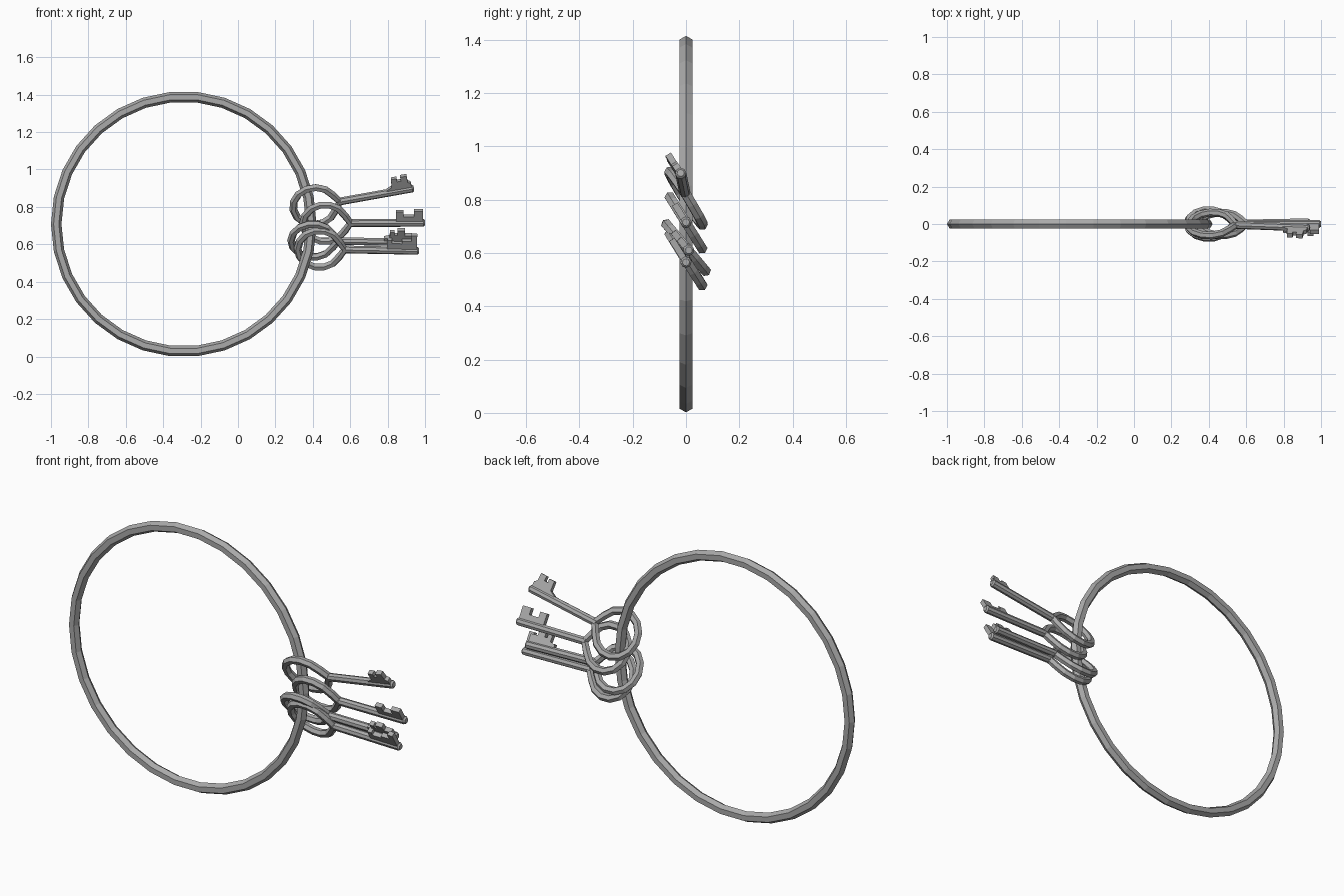
import bpy, bmesh, math
from mathutils import Vector, Matrix

cube = bpy.data.objects.get("Cube")
if cube:
    bpy.data.objects.remove(cube, do_unlink=True)

steel = bpy.data.materials.new("steel_grey")
steel.use_nodes = True
steel.diffuse_color = (0.4, 0.4, 0.4, 1)
steel.node_tree.nodes["Principled BSDF"].inputs["Base Color"].default_value = (0.4, 0.4, 0.4, 1)


def finish(bm, name, matrix):
    bmesh.ops.recalc_face_normals(bm, faces=bm.faces)
    mesh = bpy.data.meshes.new(name)
    bm.to_mesh(mesh)
    bm.free()
    mesh.materials.append(steel)
    obj = bpy.data.objects.new(name, mesh)
    obj.matrix_world = matrix
    bpy.context.collection.objects.link(obj)
    return obj


def loop_tube(name, radius, segments, thick, matrix, point=0.0):
    """Closed hexagonal tube in the local XY plane; point pulls out the +x corner."""
    bm = bmesh.new()
    rows = []
    for i in range(segments):
        a = math.tau * i / segments
        out = Vector((math.cos(a), math.sin(a), 0))
        centre = out * radius + Vector((point if i == 0 else 0, 0, 0))
        rows.append([bm.verts.new(centre + thick * (out * math.cos(b) + Vector((0, 0, math.sin(b)))))
                     for b in (math.tau * k / 6 for k in range(6))])
    for i, row in enumerate(rows):
        nxt = rows[(i + 1) % segments]
        for k in range(6):
            j = (k + 1) % 6
            bm.faces.new((row[k], nxt[k], nxt[j], row[j]))
    return finish(bm, name, matrix)


def shaft(name, start, end, radius, matrix):
    """Eight-sided rod along local x with a chamfered tip."""
    bm = bmesh.new()
    rings = []
    for x, r in ((start, radius), (end - 0.008, radius), (end, radius * 0.65)):
        rings.append([bm.verts.new((x, r * math.cos(a), r * math.sin(a)))
                      for a in (math.tau * (k + 0.5) / 8 for k in range(8))])
    for a, b in zip(rings, rings[1:]):
        for k in range(8):
            j = (k + 1) % 8
            bm.faces.new((a[k], b[k], b[j], a[j]))
    bm.faces.new(rings[0])
    bm.faces.new(rings[-1])
    return finish(bm, name, matrix)


def bit(name, steps, tip, matrix, half=0.012):
    """Toothed plate: steps are (distance behind the tip, height)."""
    bm = bmesh.new()
    outline = [(tip - back, h) for back, h in steps]
    face = bm.faces.new([bm.verts.new((x, y, -half)) for x, y in outline])
    moved = bmesh.ops.extrude_face_region(bm, geom=[face])["geom"]
    bmesh.ops.translate(bm, vec=(0, 0, 2 * half),
                        verts=[v for v in moved if isinstance(v, bmesh.types.BMVert)])
    return finish(bm, name, matrix)


# Large carrying ring, upright and facing the front
loop_tube("large_ring", 0.682, 30, 0.028,
          Matrix.Translation((-0.29, 0, 0.708)) @ Matrix.Rotation(math.pi / 2, 4, "X"))

# Tooth outlines, from the bow side to the tip side
BITS = {
    "top": [(.145, 0), (.145, .02), (.115, .035), (.11, .085), (.08, .085), (.08, .065),
            (.06, .065), (.06, .09), (.025, .09), (.025, .05), (.01, .04), (.01, 0)],
    "upper": [(.155, 0), (.155, .075), (.115, .075), (.115, .045), (.06, .045),
              (.06, .08), (.01, .08), (.01, 0)],
    "lower": [(.16, 0), (.16, .03), (.13, .04), (.13, .075), (.105, .075), (.105, .055),
              (.09, .055), (.09, .088), (.05, .088), (.05, .055), (.01, .055), (.01, 0)],
    "bottom": [(.17, 0), (.17, .07), (.145, .07), (.145, .05), (.09, .05), (.09, .065),
               (.04, .065), (.04, .1), (.01, .1), (.01, 0)],
}

# Keys: name, bow centre, tip, lean in degrees
KEYS = [
    ("top", (0.41, 0, 0.805), (0.94, -0.02, 0.90), 32),
    ("upper", (0.465, 0, 0.713), (1.0, 0, 0.715), 32),
    ("lower", (0.40, 0, 0.62), (0.94, 0.01, 0.61), 40),
    ("bottom", (0.435, 0, 0.575), (0.967, 0, 0.565), 32),
]
for name, centre, tip, lean in KEYS:
    centre, tip = Vector(centre), Vector(tip)
    u = (tip - centre).normalized()
    t = math.radians(lean)
    v = Vector((0, -math.sin(t), math.cos(t)))
    v = (v - u * v.dot(u)).normalized()
    w = u.cross(v)
    frame = Matrix((u, v, w)).transposed().to_4x4()
    frame.translation = centre
    length = (tip - centre).length
    loop_tube(name + "_key_bow", 0.116, 14, 0.021, frame, point=0.02)
    shaft(name + "_key_shaft", 0.125, length, 0.021, frame)
    bit(name + "_key_bit", BITS[name], length, frame)
